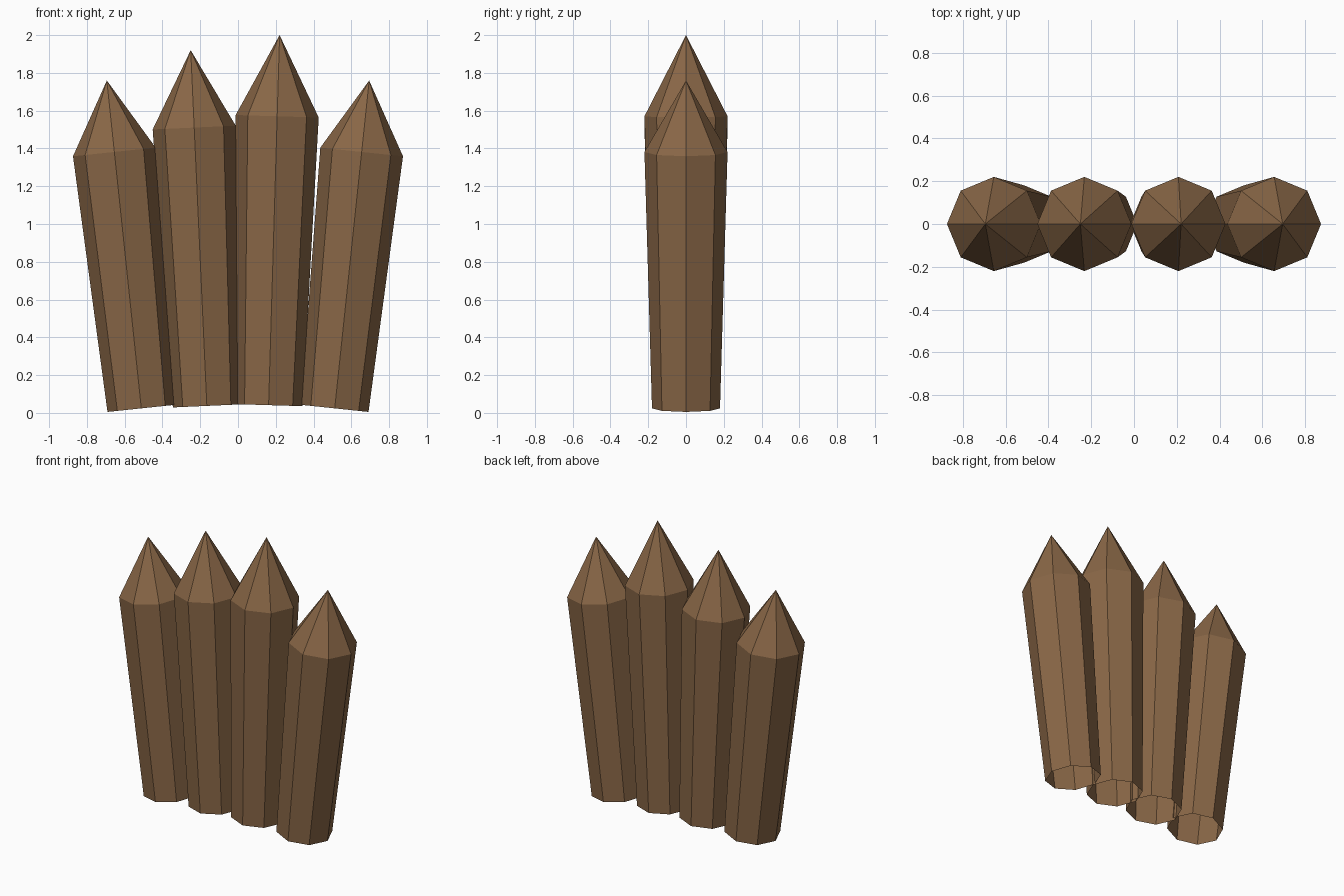
import bpy, bmesh, math
from mathutils import Matrix

if "Cube" in bpy.data.objects:
    bpy.data.objects.remove(bpy.data.objects["Cube"])

wood = bpy.data.materials.new("brown wood")
wood.diffuse_color = (0.25, 0.135, 0.062, 1)
wood.use_nodes = True
wood.node_tree.nodes["Principled BSDF"].inputs["Base Color"].default_value = wood.diffuse_color

SIDES = 8


def stake(name, x, z, tilt, length, point):
    """Tapered eight-sided post, open underneath, with a sharpened tip."""
    bm = bmesh.new()

    def ring(radius, height):
        return [bm.verts.new((radius * math.cos(i * math.tau / SIDES),
                              radius * math.sin(i * math.tau / SIDES), height))
                for i in range(SIDES)]

    base, shoulder = ring(0.18, 0), ring(0.22, length)
    tip = bm.verts.new((0, 0, length + point))
    for i in range(SIDES):
        j = (i + 1) % SIDES
        bm.faces.new((base[i], base[j], shoulder[j], shoulder[i]))
        bm.faces.new((shoulder[i], shoulder[j], tip))
    # lean sideways about the y axis
    bm.transform(Matrix.Translation((x, 0, z)) @
                 Matrix.Rotation(math.radians(tilt), 4, 'Y'))
    mesh = bpy.data.meshes.new(name)
    bm.to_mesh(mesh)
    bm.free()
    mesh.materials.append(wood)
    bpy.context.collection.objects.link(bpy.data.objects.new(name, mesh))


# fan of four stakes: base x, base z, tilt, shaft length, point length
stake("outer_left_stake", -0.512, 0.024, -6, 1.365, 0.38)
stake("inner_left_stake", -0.165, 0.037, -2.6, 1.475, 0.41)
stake("inner_right_stake", 0.162, 0.041, 1.7, 1.53, 0.43)
stake("outer_right_stake", 0.512, 0.024, 6, 1.365, 0.38)
